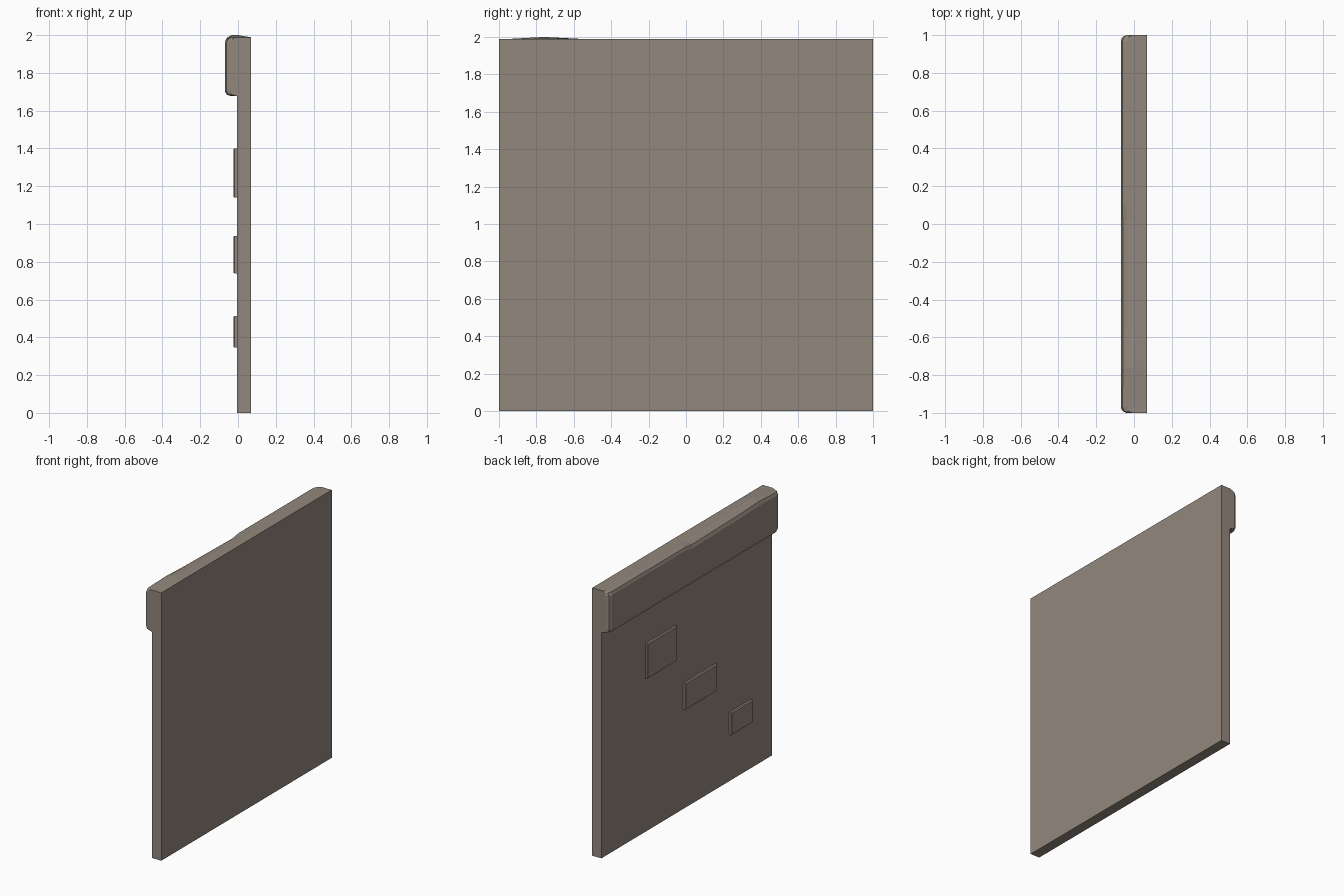
import bpy, bmesh

if "Cube" in bpy.data.objects:
    bpy.data.objects.remove(bpy.data.objects["Cube"])

stone = bpy.data.materials.new("warm_grey_stone")
stone.diffuse_color = (0.29, 0.245, 0.205, 1)
stone.use_nodes = True
stone.node_tree.nodes["Principled BSDF"].inputs["Base Color"].default_value = stone.diffuse_color


def finish(bm, name):
    bmesh.ops.recalc_face_normals(bm, faces=bm.faces)
    mesh = bpy.data.meshes.new(name)
    bm.to_mesh(mesh)
    bm.free()
    obj = bpy.data.objects.new(name, mesh)
    bpy.context.collection.objects.link(obj)
    mesh.materials.append(stone)
    return obj


def section(y, front, top, chip):
    """Wall profile with a rounded overhanging ledge at the top."""
    f = front
    return [(x, y, z) for x, z in (
        (0.07, 0), (-0.005, 0), (-0.005, 1.678), (f + 0.03, 1.678),
        (f + 0.009, 1.685), (f, 1.705), (f, top - 0.03 - chip),
        (f + 0.009 + chip / 3, top - 0.009 - chip / 2), (f + 0.03 + chip, top),
        (0.0, max(top, 1.988)), (0.07, 1.988))]


# Wall and ledge: sections along y, with rounded ends and a worn top edge
stations = [  # y, ledge front x, ledge top z, chipped depth
    (-1.0, -0.04, 1.988, 0), (-0.99, -0.061, 1.988, 0), (-0.97, -0.07, 1.988, 0),
    (-0.76, -0.07, 2.0, 0.008), (-0.57, -0.07, 1.99, 0.005),
    (0.02, -0.07, 1.98, 0.005), (0.1, -0.07, 1.988, 0),
    (0.97, -0.07, 1.988, 0), (0.99, -0.061, 1.988, 0), (1.0, -0.04, 1.988, 0)]
bm = bmesh.new()
rings = [[bm.verts.new(p) for p in section(*s)] for s in stations]
for a, b in zip(rings, rings[1:]):
    for i in range(len(a)):
        j = (i + 1) % len(a)
        bm.faces.new((a[i], a[j], b[j], b[i]))
bm.faces.new(rings[0])
bm.faces.new(rings[-1])
finish(bm, "wall_with_ledge")

# Raised bricks: tapered rim towards -x
for k, (y0, y1, z0, z1) in enumerate([(0.135, 0.485, 1.14, 1.40),
                                      (-0.335, 0.04, 0.738, 0.937),
                                      (-0.75, -0.50, 0.345, 0.513)]):
    bm = bmesh.new()
    loops = []
    for x, d in ((0.0, 0), (-0.018, 0), (-0.025, 0.006)):
        loops.append([bm.verts.new((x, y, z)) for y, z in (
            (y0 + d, z0 + d), (y1 - d, z0 + d), (y1 - d, z1 - d), (y0 + d, z1 - d))])
    for a, b in zip(loops, loops[1:]):
        for i in range(4):
            j = (i + 1) % 4
            bm.faces.new((a[i], a[j], b[j], b[i]))
    bm.faces.new(loops[0])
    bm.faces.new(loops[-1])
    finish(bm, f"raised_brick_{k + 1}")
